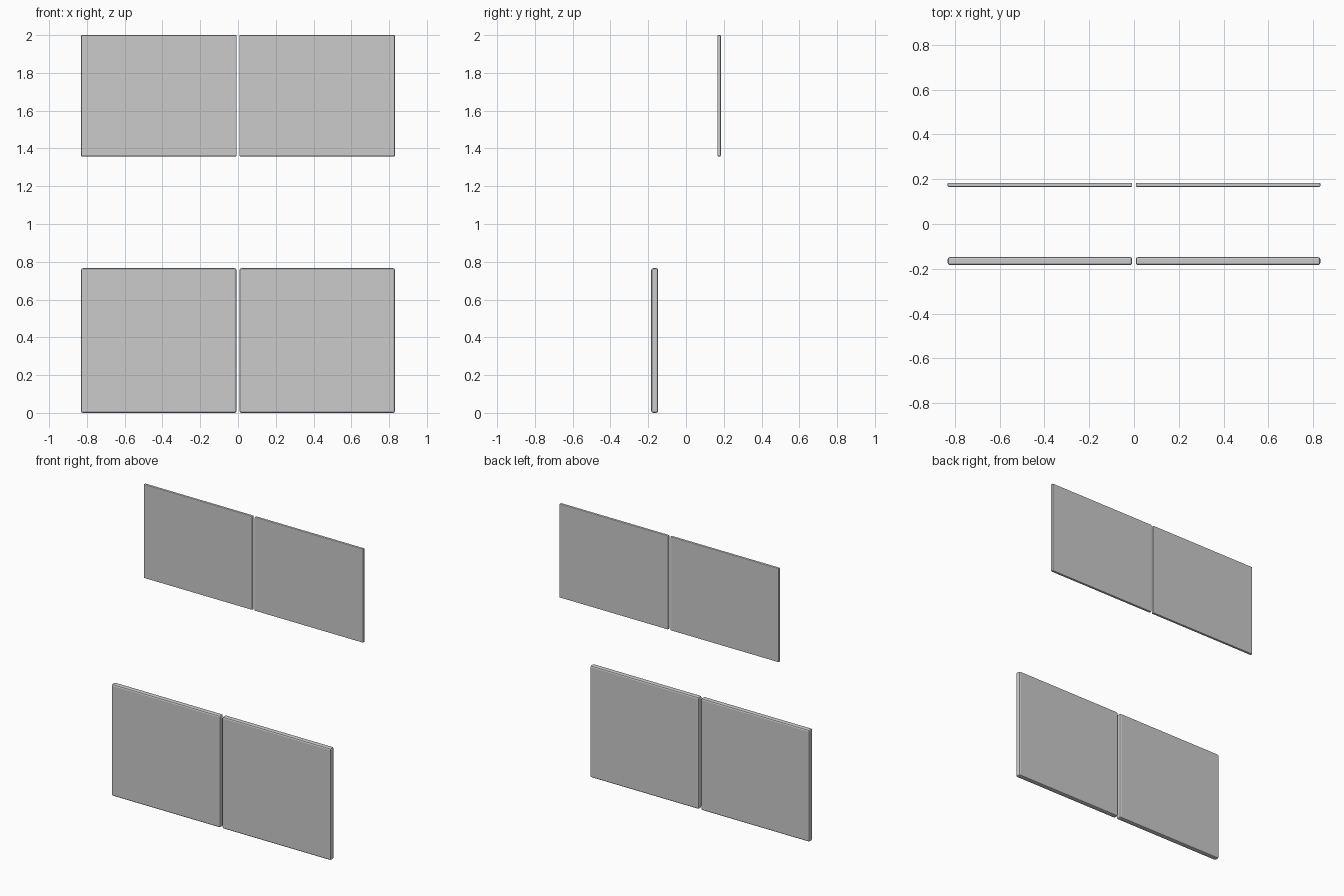
import bpy

if "Cube" in bpy.data.objects:
    bpy.data.objects.remove(bpy.data.objects["Cube"])


def panel(name, x0, x1, y0, y1, z0, z1, bevel):
    bpy.ops.mesh.primitive_cube_add(
        size=1, location=((x0 + x1) / 2, (y0 + y1) / 2, (z0 + z1) / 2))
    ob = bpy.context.object
    ob.name = name
    ob.scale = (x1 - x0, y1 - y0, z1 - z0)
    bpy.ops.object.transform_apply(location=False, rotation=False, scale=True)
    # softened edges all round
    mod = ob.modifiers.new("edge_bevel", 'BEVEL')
    mod.width = bevel
    mod.segments = 2
    return ob


GAP, HALF = 0.008, 0.831

for side, x0, x1 in (("left", -HALF, -GAP), ("right", GAP, HALF)):
    # thick lower doors, at the front
    panel(f"lower_door_{side}", x0, x1, -0.184, -0.147, 0.0, 0.766, 0.01)
    # thin upper doors, set back
    panel(f"upper_door_{side}", x0, x1, 0.166, 0.184, 1.358, 2.0, 0.004)
